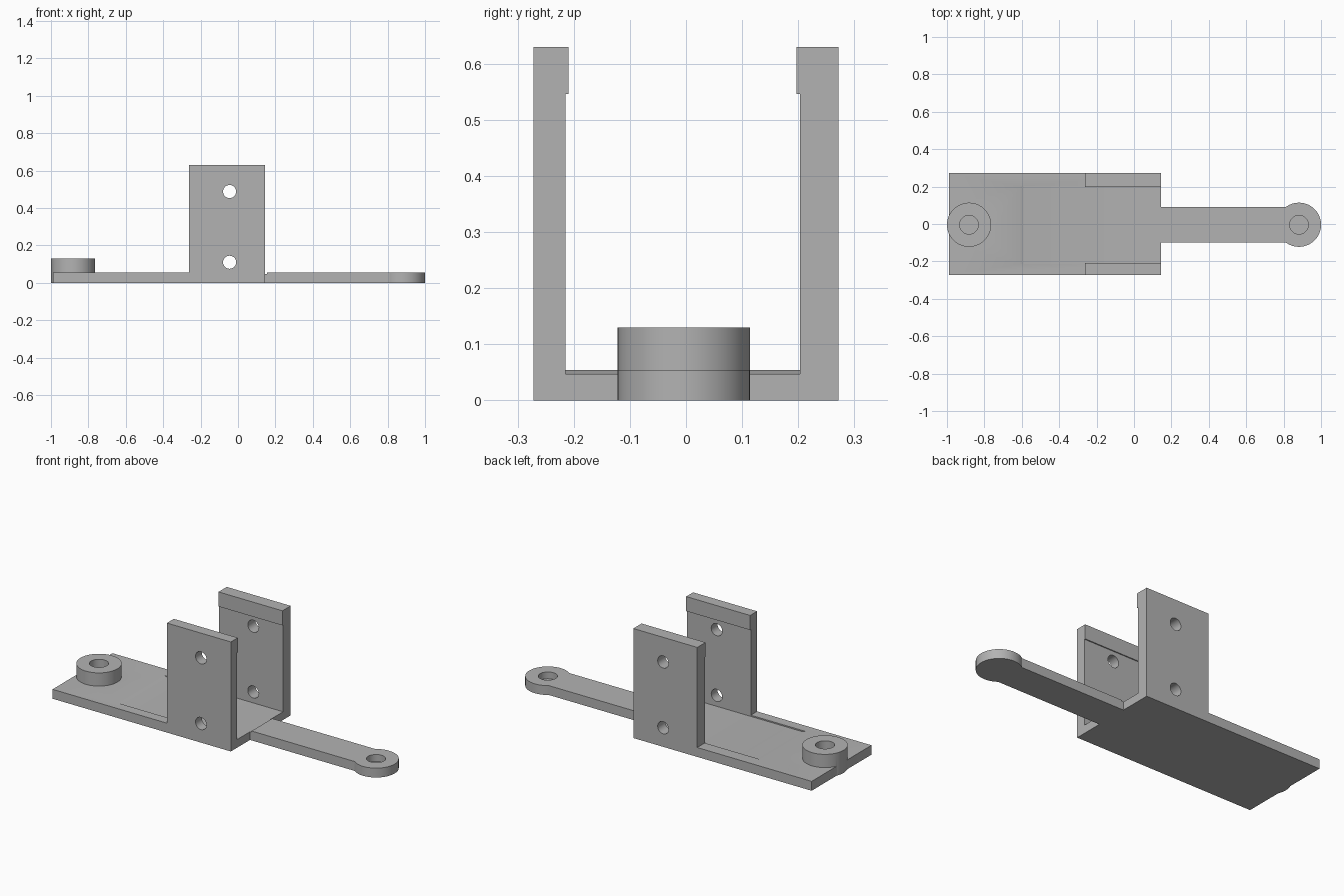
import bpy
import bmesh
import math

if "Cube" in bpy.data.objects:
    bpy.data.objects.remove(bpy.data.objects["Cube"], do_unlink=True)

grey = bpy.data.materials.new("plain_grey")
grey.use_nodes = True
colour = (0.45, 0.45, 0.45, 1)
grey.diffuse_color = colour
grey.node_tree.nodes["Principled BSDF"].inputs["Base Color"].default_value = colour


def prism(name, outline, low, high, axis="z"):
    """Extrude an outline: xy along z, xz along y, or yz along x."""
    place = {"z": lambda a, b, c: (a, b, c),
             "y": lambda a, b, c: (a, c, b),
             "x": lambda a, b, c: (c, a, b)}[axis]
    bm = bmesh.new()
    face = bm.faces.new([bm.verts.new(place(a, b, low)) for a, b in outline])
    ext = bmesh.ops.extrude_face_region(bm, geom=[face])
    top = [v for v in ext["geom"] if isinstance(v, bmesh.types.BMVert)]
    shift = place(0, 0, high - low)
    bmesh.ops.translate(bm, verts=top, vec=shift)
    bmesh.ops.recalc_face_normals(bm, faces=bm.faces)
    mesh = bpy.data.meshes.new(name)
    bm.to_mesh(mesh)
    bm.free()
    mesh.materials.append(grey)
    obj = bpy.data.objects.new(name, mesh)
    bpy.context.collection.objects.link(obj)
    return obj


def arc(cx, cy, r, start=0, end=2 * math.pi, steps=64, closed=True):
    count = steps if closed else steps + 1
    angles = [start + (end - start) * i / steps for i in range(count)]
    return [(cx + r * math.cos(a), cy + r * math.sin(a)) for a in angles]


def rect(a0, b0, a1, b1):
    return [(a0, b0), (a1, b0), (a1, b1), (a0, b1)]


def combine(obj, tool, operation):
    mod = obj.modifiers.new("join", "BOOLEAN")
    mod.operation, mod.solver, mod.object = operation, "EXACT", tool
    bpy.context.view_layer.objects.active = obj
    bpy.ops.object.modifier_apply(modifier=mod.name)
    bpy.data.objects.remove(tool, do_unlink=True)


def smooth(obj):
    bpy.ops.object.select_all(action="DESELECT")
    obj.select_set(True)
    bpy.context.view_layer.objects.active = obj
    bpy.ops.object.shade_smooth_by_angle(angle=math.radians(30))


WIDTH, THICK, FLOOR = 0.272, 0.054, 0.047
LEFT, RIGHT, STEP = -0.99, 0.145, 0.155
INNER = (-0.215, 0.203)
MID = -0.004
RADIUS, BORE = 0.118, 0.05

# Base plate with a shallow channel that ramps out, and the raised boss
base = prism("base_plate", rect(LEFT, -WIDTH, RIGHT, WIDTH), 0, THICK)
channel = [(-0.61, THICK), (-0.6, 0.05), (-0.585, FLOOR),
           (0.2, FLOOR), (0.2, 0.1), (-0.61, 0.1)]
combine(base, prism("channel_cutter", channel, *INNER, axis="y"), "DIFFERENCE")
boss_x = RADIUS - 1
combine(base, prism("boss", arc(boss_x, MID, RADIUS), 0, 0.13), "UNION")
combine(base, prism("boss_bore", arc(boss_x, MID, BORE), 0.015, 0.2), "DIFFERENCE")
smooth(base)

# Flat arm with a round eye, its root level with the channel floor
eye_x, half = 1 - RADIUS, 0.094
bend = math.asin(half / RADIUS)
outline = [(RIGHT, MID + half), (RIGHT, MID - half)]
outline += arc(eye_x, MID, RADIUS, bend - math.pi, math.pi - bend, 56, False)
arm = prism("arm", outline, 0, THICK)
combine(arm, prism("root_step", rect(0.1, -0.2, STEP, 0.2), FLOOR, 0.1), "DIFFERENCE")
combine(arm, prism("eye_bore", arc(eye_x, MID, BORE), 0.015, 0.1), "DIFFERENCE")
smooth(arm)

# Two upright walls with an inward lip and two through holes each
for name, outer, inner, lip in (("front_wall", -WIDTH, INNER[0], -0.209),
                                ("back_wall", WIDTH, INNER[1], 0.197)):
    section = [(outer, FLOOR), (inner, FLOOR), (inner, 0.546),
               (lip, 0.546), (lip, 0.63), (outer, 0.63)]
    wall = prism(name, section, -0.262, RIGHT, axis="x")
    for z in (0.11, 0.488):
        combine(wall, prism("hole", arc(-0.045, z, 0.035, steps=40), -0.4, 0.4, "y"),
                "DIFFERENCE")
    smooth(wall)
